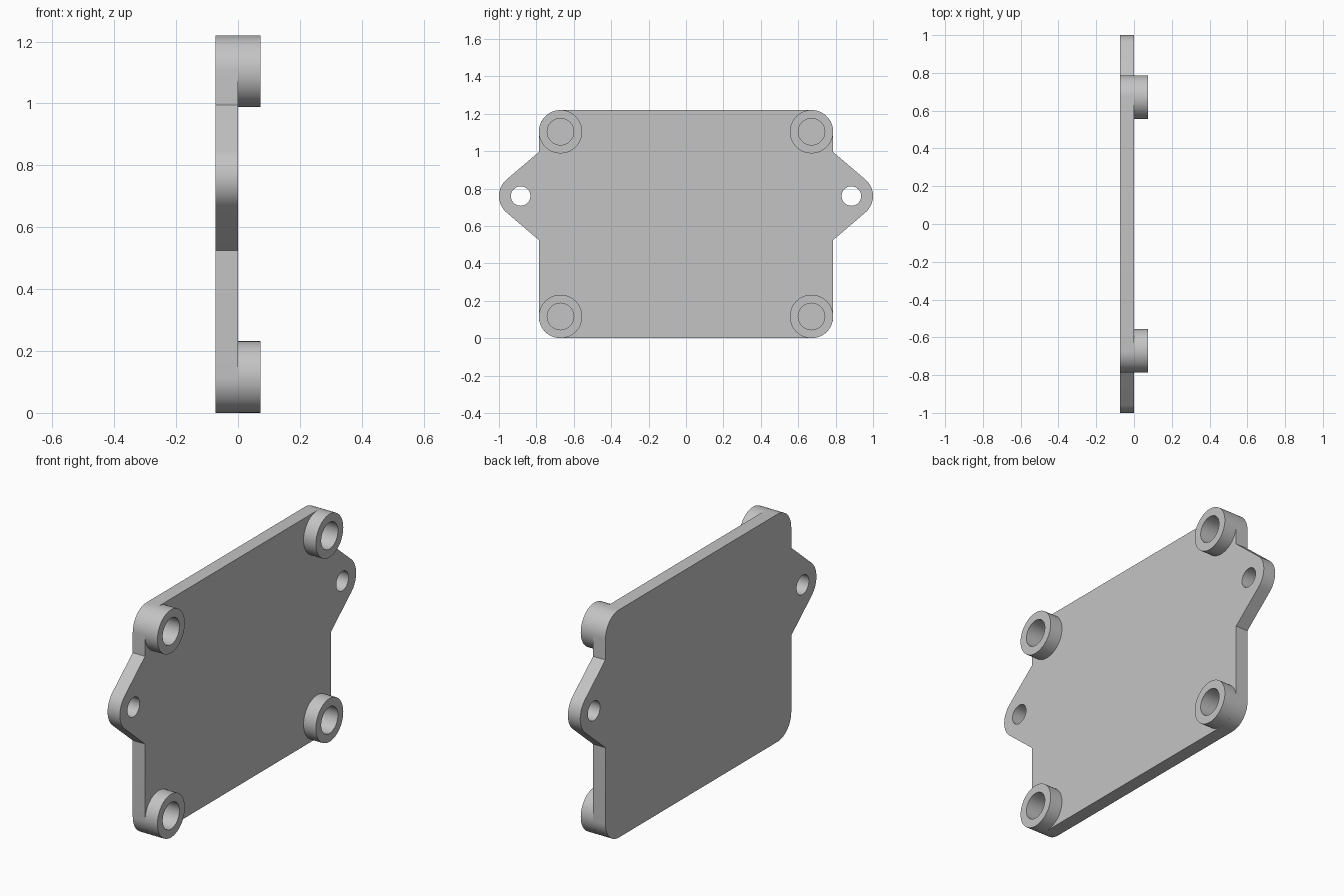
import bpy, bmesh
from math import cos, sin, radians, pi
from mathutils import Vector

cube = bpy.data.objects.get("Cube")
if cube:
    bpy.data.objects.remove(cube, do_unlink=True)

THICK = 0.073                      # plate thickness and boss height
HALF_W, HEIGHT = 0.787, 1.22
R = 0.116                          # corner, boss and ear radius
BOSS_Y, BOSS_Z = HALF_W - R, (R, HEIGHT - R)
BOSS_HOLE, HOLE_FLOOR = 0.071, -0.05
EAR_Y, EAR_Z, EAR_HOLE = 1 - R, 0.76, 0.052
EAR_ROOT = 0.235                   # half height of the ear where it meets the plate

grey = bpy.data.materials.new("Grey")
grey.use_nodes = True
colour = (0.55, 0.55, 0.55, 1)
grey.diffuse_color = colour
grey.node_tree.nodes["Principled BSDF"].inputs["Base Color"].default_value = colour


def arc(y, z, r, start, end, steps):
    angles = [radians(start + (end - start) * i / steps) for i in range(steps + 1)]
    return [(y + r * cos(a), z + r * sin(a)) for a in angles]


def make_object(name, bm):
    bmesh.ops.recalc_face_normals(bm, faces=bm.faces)
    mesh = bpy.data.meshes.new(name)
    bm.to_mesh(mesh)
    bm.free()
    mesh.materials.append(grey)
    obj = bpy.data.objects.new(name, mesh)
    bpy.context.collection.objects.link(obj)
    return obj


def extrude_outline(name, points, x0, x1):
    bm = bmesh.new()
    face = bm.faces.new([bm.verts.new((x0, y, z)) for y, z in points])
    out = bmesh.ops.extrude_face_region(bm, geom=[face], use_keep_orig=True)
    moved = [v for v in out["geom"] if isinstance(v, bmesh.types.BMVert)]
    bmesh.ops.translate(bm, verts=moved, vec=(x1 - x0, 0, 0))
    return make_object(name, bm)


def select_only(obj):
    bpy.ops.object.select_all(action="DESELECT")
    obj.select_set(True)
    bpy.context.view_layer.objects.active = obj


def drill(obj, y, z, r, x0, x1):
    cutter = extrude_outline("hole_cutter", arc(y, z, r, 0, 360, 48)[:-1], x0, x1)
    cutter.hide_render = True
    mod = obj.modifiers.new("hole", "BOOLEAN")
    mod.operation, mod.solver, mod.object = "DIFFERENCE", "EXACT", cutter
    select_only(obj)
    bpy.ops.object.modifier_apply(modifier=mod.name)
    bpy.data.objects.remove(cutter, do_unlink=True)


def smooth(obj):
    select_only(obj)
    bpy.ops.object.shade_smooth_by_angle(angle=radians(30))


# Plate outline: one half from bottom to top, then mirrored
half = arc(BOSS_Y, BOSS_Z[0], R, -90, 0, 14)
half.append((HALF_W, EAR_Z - EAR_ROOT))
half += arc(EAR_Y, EAR_Z, R, -50, 50, 16)
half.append((HALF_W, EAR_Z + EAR_ROOT))
half += arc(BOSS_Y, BOSS_Z[1], R, 0, 90, 14)
plate = extrude_outline("mounting_plate", half + [(-y, z) for y, z in reversed(half)], -THICK, 0)

for side, label in ((1, "back"), (-1, "front")):
    # Through hole in the ear
    drill(plate, side * EAR_Y, EAR_Z, EAR_HOLE, -0.2, 0.2)
    for z, level in zip(BOSS_Z, ("lower", "upper")):
        # Blind hole in the plate, continued by a ring-shaped boss
        drill(plate, side * BOSS_Y, z, BOSS_HOLE, HOLE_FLOOR, 0.2)
        bm = bmesh.new()
        loop = [bm.verts.new((x, side * BOSS_Y, z + r)) for x, r in
                ((0, BOSS_HOLE), (THICK, BOSS_HOLE), (THICK, R), (0, R))]
        edges = [bm.edges.new((loop[i], loop[i + 1])) for i in range(3)]
        bmesh.ops.spin(bm, geom=loop + edges, cent=Vector((0, side * BOSS_Y, z)),
                       axis=(1, 0, 0), angle=2 * pi, steps=48, use_duplicate=False)
        bmesh.ops.remove_doubles(bm, verts=bm.verts, dist=0.0001)
        smooth(make_object(f"{level}_{label}_boss", bm))
smooth(plate)
